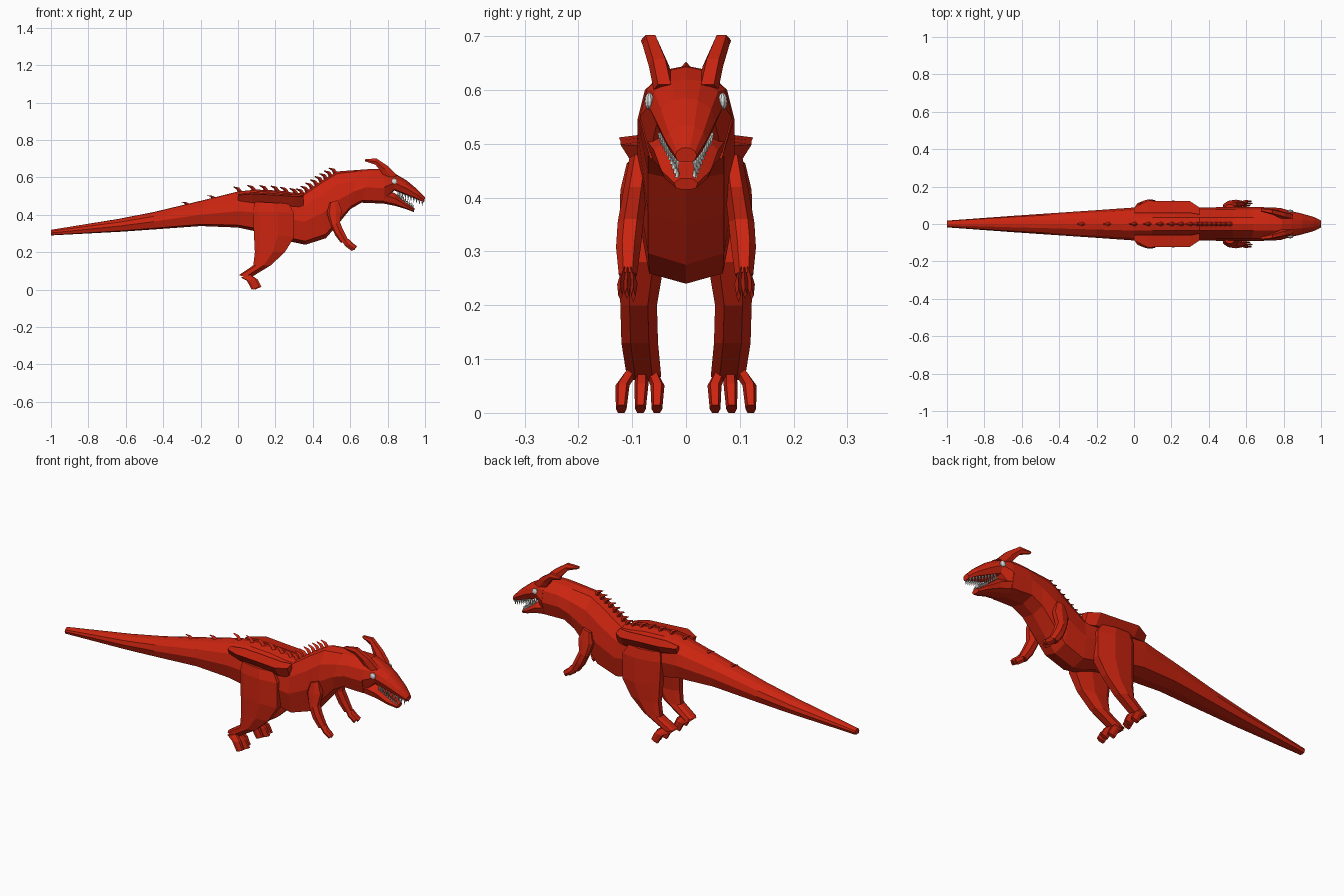
import bpy, bmesh, math
from mathutils import Matrix, Vector


def material(name, rgb):
    m = bpy.data.materials.new(name)
    m.diffuse_color = (*rgb, 1)
    return m


RED = material("scale red", (0.60, 0.018, 0.005))
IVORY = material("tooth grey", (0.62, 0.62, 0.60))
EYE = material("eye white", (0.75, 0.76, 0.76))

# Cross-sections: u across, v from the lower/back point (0) to the upper/front point (1)
BODY = [(0, 1), (.4, .96), (.85, .75), (1, .45), (.78, .07), (0, 0),
        (-.78, .07), (-1, .45), (-.85, .75), (-.4, .96)]
LIMB = [(-.5, 1), (.5, 1), (1, .6), (.85, .15), (.4, 0), (-.4, 0), (-.85, .15), (-1, .6)]
HORN = [(-.6, 1), (.6, 1), (1, .5), (.6, 0), (-.6, 0), (-1, .5)]
DIAMOND = [(0, 1), (1, .4), (0, 0), (-1, .4)]
FLAP = [(0, 1), (1, .85), (.45, 0), (0, 0)]


def loft(bm, stations, profile, side=1):
    """Skin rings; station = x,z of top/front, x,z of bottom/back, y centre, half width."""
    rings = []
    for xt, zt, xb, zb, yc, hw in stations:
        rings.append([bm.verts.new((xb + (xt - xb) * v, side * (yc + hw * u), zb + (zt - zb) * v))
                      for u, v in profile])
    n = len(profile)
    for a, b in zip(rings, rings[1:]):
        for i in range(n):
            j = (i + 1) % n
            bm.faces.new((a[i], a[j], b[j], b[i]))
    bm.faces.new(rings[0])
    bm.faces.new(rings[-1])


def finish(name, bm, mat):
    bmesh.ops.recalc_face_normals(bm, faces=bm.faces)
    me = bpy.data.meshes.new(name)
    bm.to_mesh(me)
    bm.free()
    me.materials.append(mat)
    ob = bpy.data.objects.new(name, me)
    bpy.context.collection.objects.link(ob)
    return ob


def lofted(name, groups, profile, sides=(1, -1)):
    bm = bmesh.new()
    for s in sides:
        for g in groups:
            loft(bm, g, profile, s)
    return finish(name, bm, RED)


def lerp_table(table, x):
    for (x0, z0), (x1, z1) in zip(table, table[1:]):
        if x0 <= x <= x1:
            return z0 + (z1 - z0) * (x - x0) / (x1 - x0)
    return table[-1][1]


# Tail, torso and neck
trunk = [(-1, .32, -1, .29, 0, .018), (-.64, .378, -.62, .31, 0, .045),
         (-.45, .415, -.45, .322, 0, .057), (-.2, .475, -.2, .34, 0, .074),
         (0, .525, 0, .332, 0, .088), (.1, .535, .08, .315, 0, .09),
         (.22, .53, .22, .28, 0, .09), (.3, .518, .29, .255, 0, .09),
         (.35, .515, .36, .24, 0, .088), (.45, .585, .47, .275, 0, .09),
         (.53, .632, .535, .35, 0, .09), (.64, .64, .60, .43, 0, .09),
         (.71, .645, .66, .465, 0, .09), (.79, .645, .78, .46, 0, .086)]
lofted("body_and_tail", [trunk], BODY, (1,))

# Head with upper jaw, and the lower jaw hanging open
upper = [(.785, .645, .78, .47, 0, .086), (.84, .62, .835, .53, 0, .07),
         (.90, .585, .90, .505, 0, .055), (.96, .535, .96, .482, 0, .038),
         (1.0, .493, .995, .466, 0, .02)]
lower = [(.77, .54, .77, .462, 0, .075), (.84, .515, .84, .448, 0, .06),
         (.90, .464, .90, .43, 0, .046), (.945, .436, .94, .415, 0, .022)]
lofted("head", [upper], BODY, (1,))
lofted("lower_jaw", [lower], LIMB, (1,))

# Swept-back horns
horn = [(.85, .61, .79, .59, .04, .02), (.805, .658, .765, .63, .05, .019),
        (.74, .702, .735, .668, .066, .015), (.68, .697, .68, .686, .075, .009)]
lofted("horns", [horn], HORN)

# Folded hip flaps
flap = [(0, .51, 0, .475, .06, .028), (.075, .52, .075, .465, .06, .065),
        (.18, .515, .18, .455, .06, .062), (.3, .508, .3, .445, .06, .062),
        (.35, .507, .35, .44, .05, .038)]
lofted("hip_flaps", [flap], FLAP)

# Hind legs with three toes each
leg = [(.27, .46, .09, .47, .075, .035), (.30, .41, .08, .42, .08, .042),
       (.30, .28, .085, .30, .082, .043), (.25, .20, .09, .20, .088, .034),
       (.175, .13, .082, .13, .086, .034), (.06, .06, .005, .078, .078, .032)]
lofted("hind_legs", [leg], LIMB)
toes = []
for y, dx in ((.053, -.012), (.083, .005), (.118, -.005)):
    y0 = .08 + (y - .08) * .6
    toes.append([(.065, .08, .015, .065, y0, .012),
                 (.10 + dx, .055, .06 + dx, .047, y, .013),
                 (.12 + dx, .015, .085 + dx, 0, y * 1.02, .01)])
lofted("hind_toes", toes, HORN)

# Short arms with three fingers each
arm = [(.535, .48, .49, .465, .085, .02), (.555, .42, .475, .41, .094, .022),
       (.545, .36, .495, .345, .103, .024), (.562, .32, .52, .29, .107, .023),
       (.592, .262, .55, .25, .108, .017)]
lofted("arms", [arm], LIMB)
fingers = [[(.592, .272, .56, .252, (y + .108) / 2, .007),
            (.61 + d, .252, .588 + d, .23, y, .007),
            (.636 + d, .232, .622 + d, .212 + d / 2, y + .001, .004)]
           for y, d in ((.097, -.012), (.109, 0), (.121, -.004))]
lofted("fingers", fingers, DIAMOND)

# Row of backward-curving spines along the back
ridge = [(s[0], s[1]) for s in trunk]
spines = []
for x in (-.27, -.13, .01, .085, .15, .21, .26, .31, .345, .37, .395, .42, .445, .47, .495, .52):
    k = .45 if x < 0 else 1
    z = lerp_table(ridge, x)
    spines.append([(x + .012, z, x - .008, z - .012, 0, .012),
                   (x - .004, z + .020 * k, x - .018, z + .010 * k, 0, .010),
                   (x - .034, z + .026 * k, x - .036, z + .022 * k, 0, .003)])
lofted("back_spines", spines, DIAMOND, (1,))

# Teeth along both jaws
bm = bmesh.new()
for s in (1, -1):
    for i in range(9):
        t = i / 8
        up = Vector((.865 + .12 * t, s * (.047 - .031 * t), .515 - .048 * t))
        low = Vector((.855 + .08 * t, s * (.042 - .026 * t), .507 - .065 * t))
        for p, d, flip in ((up, -.007, math.pi), (low, .008, 0)):
            bmesh.ops.create_cone(bm, cap_ends=True, segments=5, radius1=.0055, radius2=0, depth=.026,
                                  matrix=Matrix.Translation(p + Vector((0, 0, d)))
                                  @ Matrix.Rotation(flip, 4, 'X'))
finish("teeth", bm, IVORY)

# Eyes
bm = bmesh.new()
for s in (1, -1):
    bmesh.ops.create_uvsphere(bm, u_segments=10, v_segments=6, radius=1,
                              matrix=Matrix.Translation((.836, s * .068, .579))
                              @ Matrix.Diagonal((.016, .009, .016, 1)))
finish("eyes", bm, EYE)
